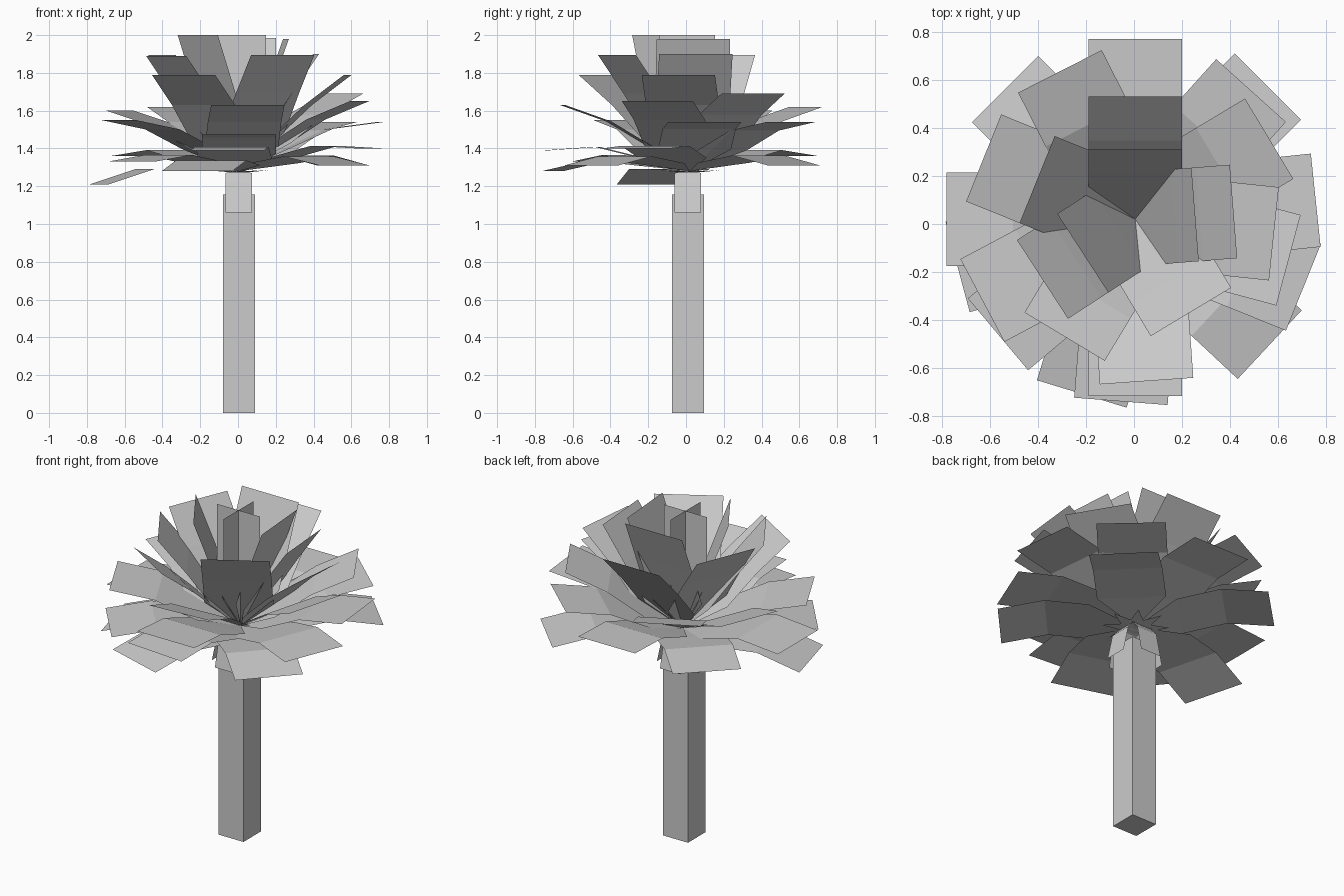
import bpy, bmesh
from math import cos, sin, radians, hypot

if "Cube" in bpy.data.objects:
    bpy.data.objects.remove(bpy.data.objects["Cube"])

CX, CY, BASE_Z = 0.005, 0.02, 1.28


def box(name, half, z0, z1, cx=0.005, cy=0.01):
    bpy.ops.mesh.primitive_cube_add(size=1, location=(cx, cy, (z0 + z1) / 2))
    ob = bpy.context.object
    ob.name = name
    ob.scale = (half * 2, half * 2, z1 - z0)
    return ob


def strip(name, az, profile, cx=CX, cy=CY):
    """Flat strip along a direction; profile rows are (reach, height, half width)."""
    a = radians(az)
    out, side = (cos(a), sin(a)), (-sin(a), cos(a))
    bm = bmesh.new()
    rows = []
    for r, z, w in profile:
        x, y = cx + out[0] * r, cy + out[1] * r
        rows.append([bm.verts.new((x + side[0] * w * s, y + side[1] * w * s, z))
                     for s in ((-1, 1) if w else (0,))])
    for lo, hi in zip(rows, rows[1:]):
        bm.faces.new(lo + hi[::-1])
    me = bpy.data.meshes.new(name)
    bm.to_mesh(me)
    bm.free()
    ob = bpy.data.objects.new(name, me)
    bpy.context.collection.objects.link(ob)


def frond(name, az, r, z, half=0.195):
    """Pointed base, three segments, sagging more the flatter it lies."""
    dz = z - BASE_Z
    length = hypot(r, dz)
    bow = 0.06 * (r / 0.77) ** 4
    rows = []
    for t, w, k in ((0, 0, 0), (0.33, 1, 0.55), (0.66, 1, 1), (1, 1, 0)):
        rows.append((r * t - bow * k * dz / length,
                     BASE_Z + dz * t + bow * k * r / length, half * w))
    strip(name, az, rows)


# Trunk
box("trunk", 0.085, 0.0, 1.155)

# Short frill hanging around the trunk top
for i in range(4):
    strip(f"frill_{i + 1}", i * 90,
          [(0, 1.285, 0), (0.06, 1.27, 0.07), (0.105, 1.22, 0.07),
           (0.14, 1.06, 0.07)], 0.003, 0.01)

# Small pointed bracts under the crown
for i in range(8):
    strip(f"bract_{i + 1}", i * 45 + 10, [(0.04, 1.275, 0.05), (0.19, 1.285, 0)])

# Crossed upright blades in the heart of the crown
for i in range(2):
    strip(f"heart_blade_{i + 1}", i * 90,
          [(0, BASE_Z, 0), (0, 1.5, 0.148), (0, 2.0, 0.148)], 0.0, 0.005)

# Fronds from the upright heart to the drooping skirt: direction, reach, tip height
FRONDS = [
    (90, 0.29, 1.985), (213, 0.26, 2.00), (4.5, 0.25, 1.98),
    (213, 0.46, 1.89), (4.5, 0.41, 1.90), (-59, 0.45, 1.895), (158, 0.44, 1.895),
    (90, 0.51, 1.85), (-121, 0.57, 1.79), (-6, 0.58, 1.79),
    (31, 0.65, 1.69), (117, 0.69, 1.62), (158, 0.68, 1.60),
    (-86, 0.675, 1.63), (-15, 0.66, 1.65),
    (-152, 0.72, 1.55), (6, 0.755, 1.54), (48, 0.72, 1.54),
    (-90, 0.735, 1.475), (90, 0.75, 1.46), (180, 0.785, 1.40),
    (-94.5, 0.76, 1.39), (-22, 0.755, 1.40), (135, 0.765, 1.36),
    (-140, 0.745, 1.33), (-43, 0.765, 1.31), (45, 0.78, 1.31),
    (-107, 0.76, 1.28), (195, 0.765, 1.21),
]
for i, (az, r, z) in enumerate(FRONDS):
    frond(f"frond_{i + 1}", az, r, z)
